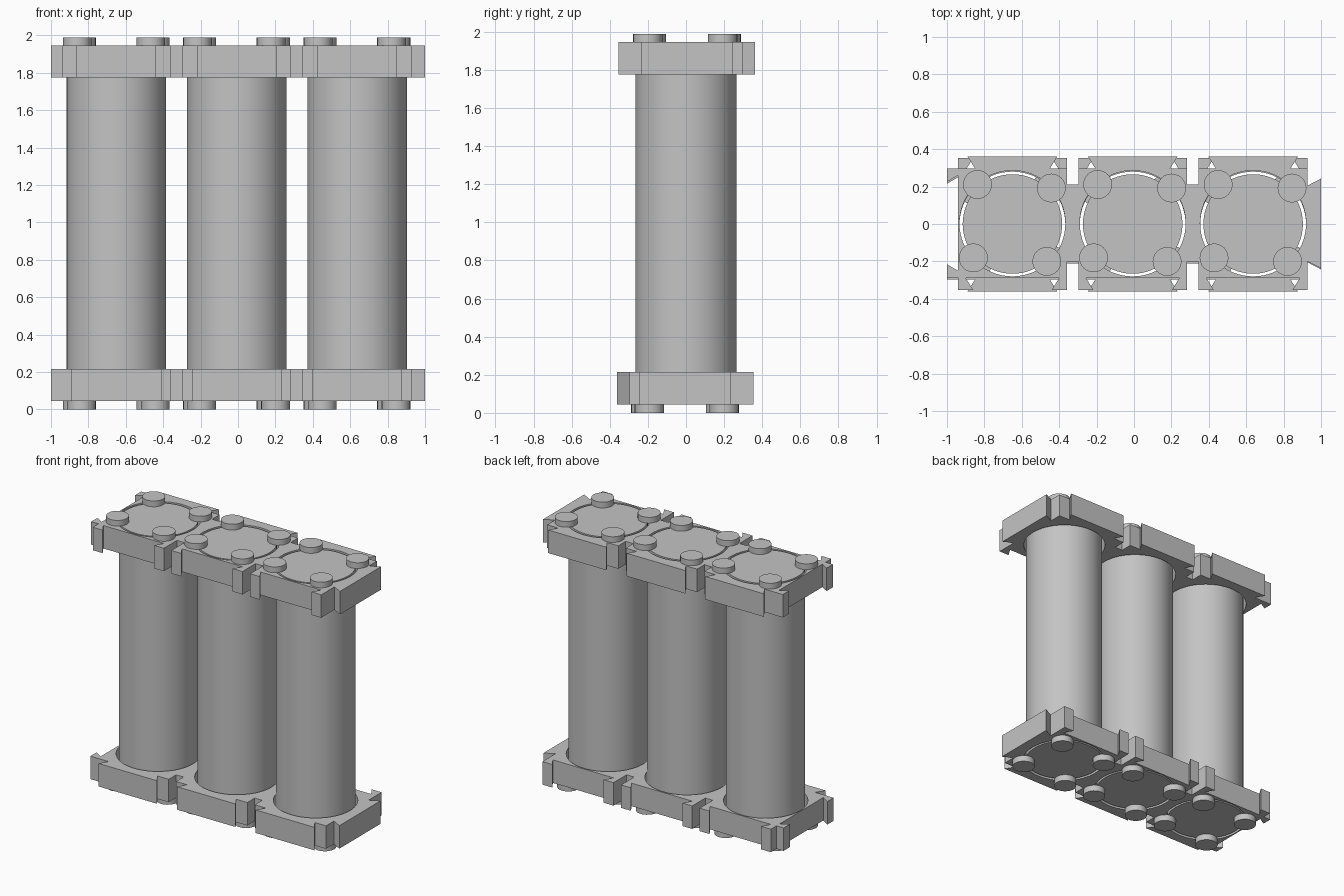
import bpy, bmesh, math

cube = bpy.data.objects.get("Cube")
if cube:
    bpy.data.objects.remove(cube, do_unlink=True)

grey = bpy.data.materials.new("light_grey")
grey.use_nodes = True
COL = (0.55, 0.55, 0.55, 1)
grey.diffuse_color = COL
grey.node_tree.nodes["Principled BSDF"].inputs["Base Color"].default_value = COL

CENTRES = (-0.65, -0.007, 0.637)   # cell positions along x
H = 0.291                          # half width of one holder unit


def finish(obj, smooth=True):
    obj.data.materials.clear()
    obj.data.materials.append(grey)
    if smooth:
        bpy.ops.object.select_all(action='DESELECT')
        obj.select_set(True)
        bpy.context.view_layer.objects.active = obj
        bpy.ops.object.shade_smooth_by_angle(angle=math.radians(35))


def cylinder(name, x, y, z0, z1, r, sides):
    bpy.ops.mesh.primitive_cylinder_add(vertices=sides, radius=r, depth=z1 - z0,
                                        location=(x, y, (z0 + z1) / 2))
    obj = bpy.context.object
    obj.name = name
    return obj


def plate_outline():
    """Three square units joined in a row, with dovetail sockets and tongues."""
    pts = []
    # front edge: sockets, left to right
    for i, c in enumerate(CENTRES):
        pts += [(c - H, -0.353), (c - 0.21, -0.353), (c - 0.249, -0.29),
                (c + 0.249, -0.29), (c + 0.21, -0.353), (c + H, -0.353), (c + H, -0.2)]
        if i < 2:
            pts.append((CENTRES[i + 1] - H, -0.2))
    # right end tongue
    pts += [(1.0, -0.237), (1.0, 0.243), (CENTRES[2] + H, 0.205)]
    # back edge: tongues, right to left
    for i in (2, 1, 0):
        c = CENTRES[i]
        pts += [(c + H, 0.297), (c + 0.2, 0.297), (c + 0.24, 0.361),
                (c - 0.24, 0.361), (c - 0.2, 0.297), (c - H, 0.297)]
        if i > 0:
            pts += [(c - H, 0.21), (CENTRES[i - 1] + H, 0.21)]
    # left end socket
    x = CENTRES[0] - H
    pts.pop()
    pts += [(x, 0.297), (-1.0, 0.297), (-1.0, 0.225), (x, 0.26),
            (x, -0.25), (-1.0, -0.215), (-1.0, -0.287), (x, -0.287)]
    return pts


def plate(name, flip, z0, z1):
    bm = bmesh.new()
    face = bm.faces.new([bm.verts.new((x, y * flip, z0)) for x, y in plate_outline()])
    ext = bmesh.ops.extrude_face_region(bm, geom=[face])
    top = [v for v in ext["geom"] if isinstance(v, bmesh.types.BMVert)]
    bmesh.ops.translate(bm, verts=top, vec=(0, 0, z1 - z0))
    bmesh.ops.recalc_face_normals(bm, faces=bm.faces[:])
    mesh = bpy.data.meshes.new(name)
    bm.to_mesh(mesh)
    bm.free()
    obj = bpy.data.objects.new(name, mesh)
    bpy.context.collection.objects.link(obj)
    # round openings for the cells
    for c in CENTRES:
        cutter = cylinder("hole_cutter", c, 0.003 * flip, z0 - 0.1, z1 + 0.1, 0.283, 64)
        cutter.hide_render = True
        mod = obj.modifiers.new("hole", 'BOOLEAN')
        mod.operation, mod.solver, mod.object = 'DIFFERENCE', 'EXACT', cutter
        bpy.context.view_layer.objects.active = obj
        bpy.ops.object.modifier_apply(modifier=mod.name)
        bpy.data.objects.remove(cutter, do_unlink=True)
    finish(obj)


# End plates, the lower one turned over
plate("top_plate", 1, 1.775, 1.945)
plate("bottom_plate", -1, 0.045, 0.215)

# Cells and the round retaining tabs over their ends
TABS = ((-0.187, 0.211), (0.208, 0.192), (-0.209, -0.181), (0.184, -0.2))
for i, c in enumerate(CENTRES, 1):
    finish(cylinder(f"cell_{i}", c, 0, 0.046, 1.944, 0.266, 64))
    for j, (dx, dy) in enumerate(TABS, 1):
        finish(cylinder(f"top_tab_{i}_{j}", c + dx, dy, 1.943, 1.987, 0.077, 24))
        finish(cylinder(f"bottom_tab_{i}_{j}", c + dx, -dy, 0, 0.047, 0.077, 24))
